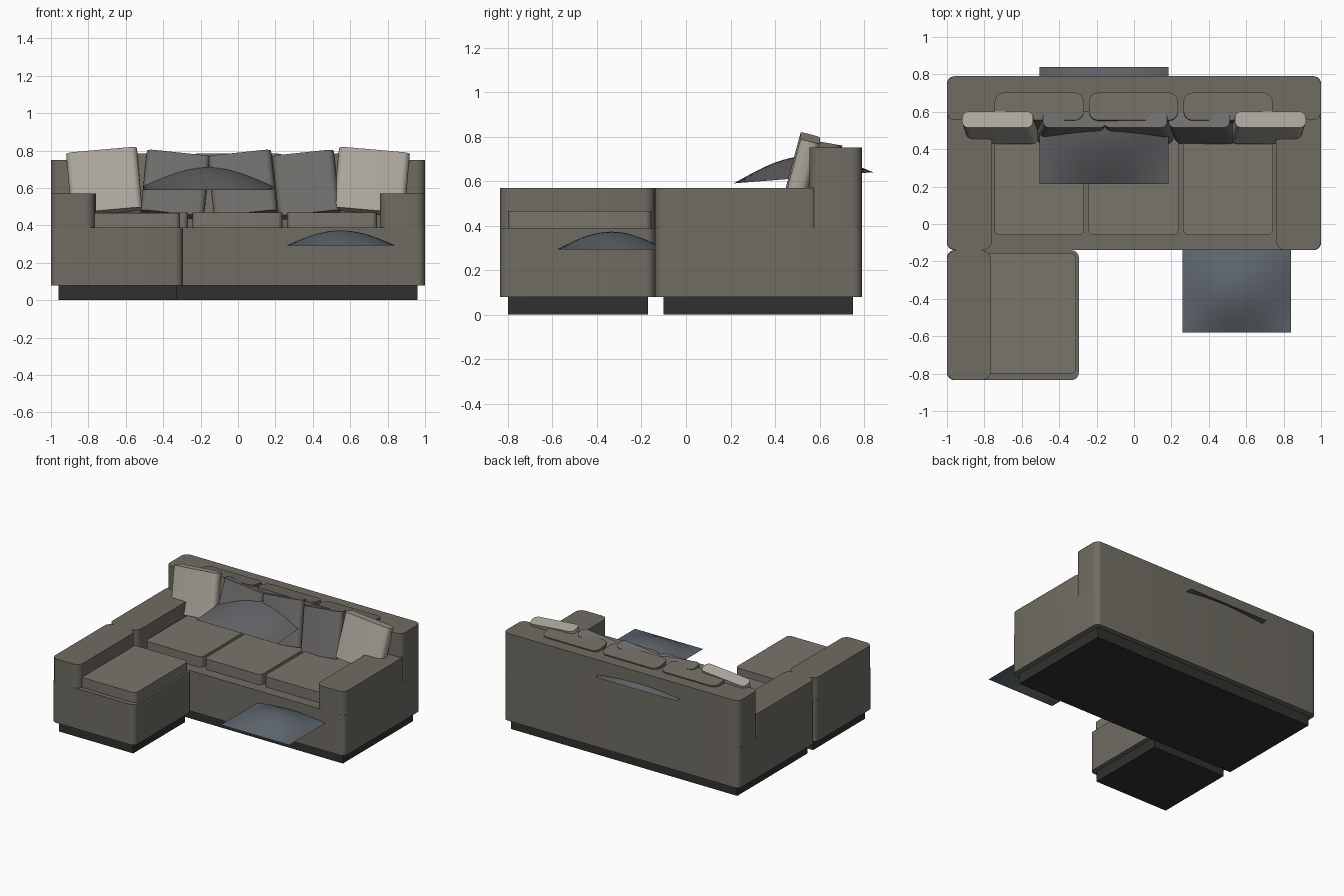
import bpy, bmesh
from math import sin, pi, radians

if "Cube" in bpy.data.objects:
    bpy.data.objects.remove(bpy.data.objects["Cube"])


def material(name, rgb):
    m = bpy.data.materials.new(name)
    m.diffuse_color = (*rgb, 1)
    m.use_nodes = True
    m.node_tree.nodes["Principled BSDF"].inputs["Base Color"].default_value = m.diffuse_color
    return m


FABRIC = material("sofa_fabric", (0.16, 0.15, 0.125))
SEAT = material("seat_fabric", (0.19, 0.175, 0.15))
PLINTH = material("dark_plinth", (0.03, 0.03, 0.028))
LIGHT = material("light_pillow", (0.42, 0.39, 0.34))
GREY = material("grey_pillow", (0.16, 0.155, 0.145))
THROW_A = material("throw_grey", (0.12, 0.12, 0.13))
THROW_B = material("throw_blue", (0.11, 0.13, 0.15))


def finish(name, bm, mat):
    me = bpy.data.meshes.new(name)
    bm.to_mesh(me)
    bm.free()
    ob = bpy.data.objects.new(name, me)
    bpy.context.collection.objects.link(ob)
    me.materials.append(mat)
    bpy.context.view_layer.objects.active = ob
    bpy.ops.object.select_all(action='DESELECT')
    ob.select_set(True)
    bpy.ops.object.shade_smooth_by_angle(angle=radians(35))
    return ob


def block(name, x, y, z, mat, r=0.0, tilt=0.0, roll=0.0):
    """Block from axis ranges, with rounded upright edges, leaned back and rolled."""
    bm = bmesh.new()
    bmesh.ops.create_cube(bm, size=1)
    for v in bm.verts:
        v.co.x *= x[1] - x[0]
        v.co.y *= y[1] - y[0]
        v.co.z *= z[1] - z[0]
    if r:
        upright = [e for e in bm.edges if abs(e.verts[0].co.z - e.verts[1].co.z) > 1e-4]
        bmesh.ops.bevel(bm, geom=upright, offset=r, segments=6, profile=0.5, affect='EDGES')
    ob = finish(name, bm, mat)
    ob.location = [(a + b) / 2 for a, b in (x, y, z)]
    ob.rotation_euler = (radians(-tilt), radians(-roll), 0)
    return ob


def throw(name, x, y, z0, z1, h, mat, n=20):
    """Thin domed sheet with straight borders."""
    bm = bmesh.new()
    bmesh.ops.create_grid(bm, x_segments=n, y_segments=n, size=0.5)
    for v in bm.verts:
        u, w = v.co.x + 0.5, v.co.y + 0.5
        v.co = (x[0] + u * (x[1] - x[0]), y[0] + w * (y[1] - y[0]),
                z0 + w * (z1 - z0) + h * sin(pi * u) * sin(pi * w))
    return finish(name, bm, mat)


# main sofa
block("sofa_plinth", (-0.96, 0.96), (-0.10, 0.75), (0, 0.085), PLINTH)
block("sofa_base", (-1, 1), (-0.14, 0.79), (0.08, 0.39), FABRIC, 0.04)
block("sofa_back", (-1, 1), (0.555, 0.79), (0.39, 0.75), FABRIC, 0.045)
for side, x in (("left", (-1, -0.76)), ("right", (0.76, 1))):
    block(side + "_arm", x, (-0.14, 0.60), (0.39, 0.57), FABRIC, 0.05)

# corner extension with its own arm
block("extension_plinth", (-0.96, -0.33), (-0.80, -0.17), (0, 0.085), PLINTH)
block("extension_base", (-1, -0.295), (-0.835, -0.14), (0.08, 0.39), FABRIC, 0.04)
block("extension_arm", (-1, -0.765), (-0.835, -0.14), (0.39, 0.57), FABRIC, 0.05)
block("extension_seat", (-0.79, -0.31), (-0.80, -0.155), (0.39, 0.467), SEAT, 0.03)

# seat and back cushions
for i, c in enumerate((-0.507, -0.003, 0.503)):
    block(f"seat_cushion_{i + 1}", (c - 0.24, c + 0.24), (-0.06, 0.56), (0.39, 0.47), SEAT, 0.03)
    block(f"back_cushion_{i + 1}", (c - 0.238, c + 0.238), (0.525, 0.675), (0.445, 0.775),
          FABRIC, 0.05, tilt=10)

# loose pillows: centre x, half width, roll
for i, (c, w, roll, mat) in enumerate((
        (-0.715, 0.19, 5, LIGHT), (-0.335, 0.17, -6, GREY), (0.025, 0.17, 6, GREY),
        (0.365, 0.165, 6, GREY), (0.715, 0.19, -5, LIGHT))):
    dz = 0.0 if mat is LIGHT else -0.015
    block(f"pillow_{i + 1}", (c - w, c + w), (0.47, 0.56), (0.465 + dz, 0.80 + dz), mat, 0.035,
          tilt=15, roll=roll)

# draped throws
throw("back_throw", (-0.505, 0.185), (0.215, 0.84), 0.59, 0.64, 0.098, THROW_A)
throw("front_throw", (0.26, 0.84), (-0.58, -0.09), 0.293, 0.293, 0.08, THROW_B)
